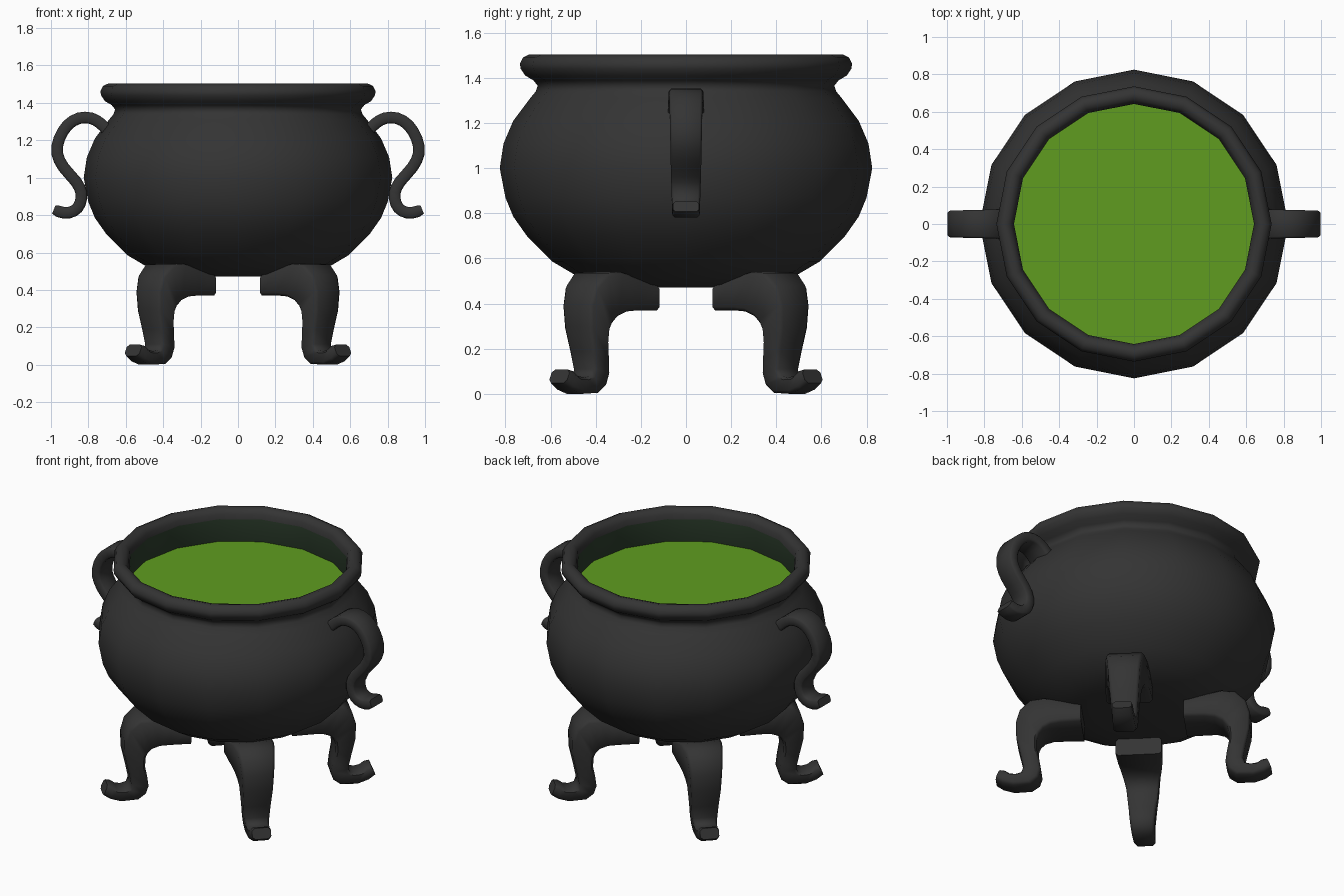
import bpy, bmesh, math
from mathutils import Vector, Matrix

if "Cube" in bpy.data.objects:
    bpy.data.objects.remove(bpy.data.objects["Cube"])

SIDES = 16


def material(name, rgb):
    m = bpy.data.materials.new(name)
    m.diffuse_color = (*rgb, 1)
    m.use_nodes = True
    m.node_tree.nodes["Principled BSDF"].inputs["Base Color"].default_value = m.diffuse_color
    return m


IRON = material("dark iron", (0.034, 0.034, 0.034))
BREW = material("green brew", (0.115, 0.335, 0.014))
STAIN = material("stained iron", (0.024, 0.045, 0.024))


def finish(bm, name, mat, angle=45, recalc=True):
    if recalc:
        bmesh.ops.recalc_face_normals(bm, faces=bm.faces)
    me = bpy.data.meshes.new(name)
    bm.to_mesh(me)
    bm.free()
    me.materials.append(mat)
    ob = bpy.data.objects.new(name, me)
    bpy.context.collection.objects.link(ob)
    bpy.ops.object.select_all(action='DESELECT')
    ob.select_set(True)
    bpy.context.view_layer.objects.active = ob
    bpy.ops.object.shade_smooth_by_angle(angle=math.radians(angle))
    return ob


def lathe(name, profile, mat, cap_first=False):
    """Turn an (r, z) profile, listed bottom outside to top inside."""
    bm = bmesh.new()
    rings = []
    for r, z in profile:
        rings.append([bm.verts.new((r * math.cos(2 * math.pi * i / SIDES),
                                    r * math.sin(2 * math.pi * i / SIDES), z))
                      for i in range(SIDES)])
    for a, b in zip(rings, rings[1:]):
        for i in range(SIDES):
            j = (i + 1) % SIDES
            bm.faces.new((a[i], a[j], b[j], b[i]))
    if cap_first:
        bm.faces.new(rings[0][::-1])
    return finish(bm, name, mat, 60, recalc=False)


def smooth_path(points):
    """Insert a Catmull-Rom midpoint between neighbouring points."""
    pts = [Vector(p) for p in points]
    out = []
    for i in range(len(pts) - 1):
        a, b = pts[max(i - 1, 0)], pts[min(i + 2, len(pts) - 1)]
        out += [pts[i], (9 * (pts[i] + pts[i + 1]) - a - b) / 16]
    return out + [pts[-1]]


def strap(name, stations, turn, mat, chamfer):
    """Bar with chamfered corners; station = outer (r,z), inner (r,z), half width."""
    bm = bmesh.new()
    rings = []
    for o, n, w in stations:
        o, n = Vector(o), Vector(n)
        d = (o - n).normalized() * chamfer
        c = chamfer
        sec = [(o, w - c), (o - d, w), (n + d, w), (n, w - c),
               (n, c - w), (n + d, -w), (o - d, -w), (o, c - w)]
        rings.append([bm.verts.new((p.x, y, p.y)) for p, y in sec])
    for a, b in zip(rings, rings[1:]):
        for i in range(8):
            j = (i + 1) % 8
            bm.faces.new((a[i], a[j], b[j], b[i]))
    bm.faces.new(rings[0])
    bm.faces.new(rings[-1])
    bmesh.ops.rotate(bm, verts=bm.verts, matrix=Matrix.Rotation(turn, 3, 'Z'))
    return finish(bm, name, mat, 50)


# Round pot with rolled rim
lathe("pot", [
    (0.23, 0.471), (0.37, 0.484), (0.48, 0.52), (0.59, 0.585), (0.705, 0.70),
    (0.765, 0.785), (0.80, 0.87), (0.825, 1.00), (0.808, 1.11), (0.765, 1.21),
    (0.69, 1.31), (0.665, 1.34), (0.657, 1.365), (0.675, 1.388),
    (0.712, 1.41), (0.732, 1.44), (0.736, 1.462), (0.722, 1.49),
    (0.695, 1.503), (0.665, 1.495), (0.648, 1.47), (0.642, 1.44)],
    IRON, cap_first=True)

# Inner wall and liquid surface
lathe("inner_wall", [(0.642, 1.44), (0.643, 1.37), (0.66, 1.28)], STAIN)
bm = bmesh.new()
bmesh.ops.create_circle(bm, cap_ends=True, segments=SIDES, radius=0.658,
                        matrix=Matrix.Translation((0, 0, 1.29))
                        @ Matrix.Rotation(math.pi / 2, 4, 'Z'))
for f in bm.faces:
    if f.normal.z < 0:
        f.normal_flip()
finish(bm, "liquid", BREW, recalc=False)

# Two curled handles, tapering downwards
pts = smooth_path([
    (0.70, 1.255), (0.735, 1.29), (0.785, 1.318), (0.85, 1.318),
    (0.91, 1.282), (0.955, 1.21), (0.967, 1.13), (0.932, 1.055),
    (0.867, 0.98), (0.838, 0.92), (0.845, 0.86), (0.878, 0.822),
    (0.93, 0.812), (0.985, 0.83)])
handle = []
for i, p in enumerate(pts):
    t = (pts[min(i + 1, len(pts) - 1)] - pts[max(i - 1, 0)]).normalized()
    side = Vector((-t.y, t.x)) * (0.031 if i < len(pts) - 1 else 0.024)
    handle.append((p + side, p - side, 0.08 - 0.022 * i / (len(pts) - 1)))
for k, name in enumerate(("handle_right", "handle_left")):
    strap(name, handle, k * math.pi, IRON, 0.010)

# Four curved legs on the diagonals, ending in curled feet
leg = [((0.30, 0.48), (0.30, 0.37), 0.135), ((0.42, 0.515), (0.42, 0.37), 0.13),
       ((0.52, 0.54), (0.48, 0.365), 0.122), ((0.60, 0.535), (0.525, 0.345), 0.112),
       ((0.66, 0.48), (0.55, 0.315), 0.102), ((0.685, 0.40), (0.562, 0.28), 0.094),
       ((0.682, 0.30), (0.562, 0.22), 0.088), ((0.658, 0.19), (0.548, 0.15), 0.08),
       ((0.642, 0.11), (0.54, 0.09), 0.075), ((0.655, 0.08), (0.555, 0.04), 0.07),
       ((0.69, 0.072), (0.60, 0.005), 0.066), ((0.725, 0.08), (0.70, 0.0), 0.063),
       ((0.75, 0.10), (0.765, 0.02), 0.06), ((0.78, 0.108), (0.806, 0.048), 0.056)]
for k, name in enumerate(("leg_back_right", "leg_back_left",
                          "leg_front_left", "leg_front_right")):
    strap(name, leg, math.pi / 4 + k * math.pi / 2, IRON, 0.016)
